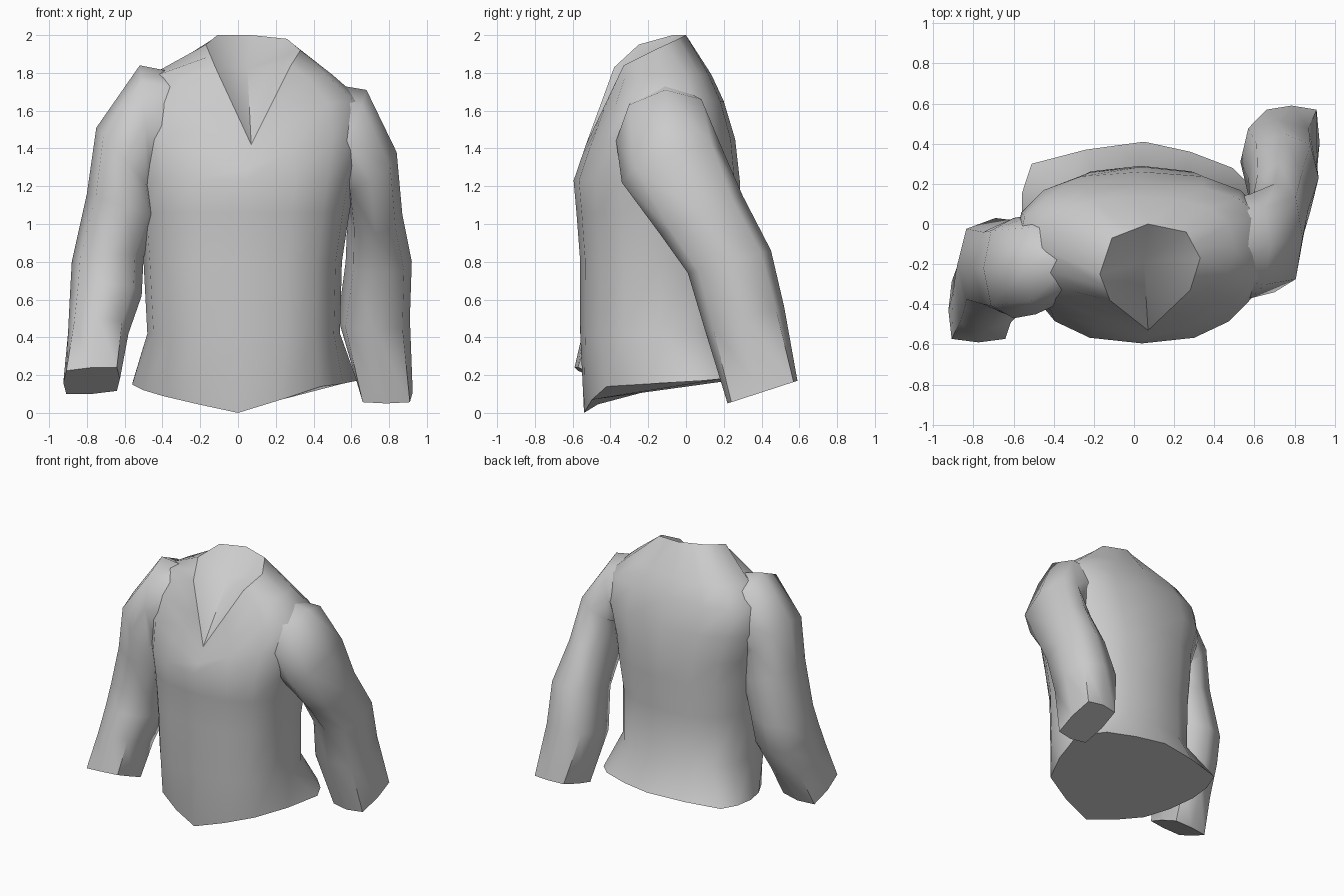
import bpy, bmesh, math
from mathutils import Vector

if "Cube" in bpy.data.objects:
    bpy.data.objects.remove(bpy.data.objects["Cube"])

cloth = bpy.data.materials.new("grey_cloth")
cloth.diffuse_color = (0.6, 0.6, 0.6, 1)
cloth.use_nodes = True
cloth.node_tree.nodes["Principled BSDF"].inputs["Base Color"].default_value = cloth.diffuse_color


def finish(bm, name, angle=62):
    mesh = bpy.data.meshes.new(name)
    bm.to_mesh(mesh)
    bm.free()
    ob = bpy.data.objects.new(name, mesh)
    bpy.context.collection.objects.link(ob)
    mesh.materials.append(cloth)
    bpy.ops.object.select_all(action='DESELECT')
    ob.select_set(True)
    bpy.context.view_layer.objects.active = ob
    bpy.ops.object.shade_smooth_by_angle(angle=math.radians(angle))
    return ob


def loft(rings, name, cap_end):
    """Skin a list of equal rings; cap the first and optionally the last."""
    bm = bmesh.new()
    vs = [[bm.verts.new(p) for p in r] for r in rings]
    n = len(vs[0])
    for a, b in zip(vs, vs[1:]):
        for i in range(n):
            j = (i + 1) % n
            bm.faces.new((a[i], a[j], b[j], b[i]))
    bm.faces.new(vs[0])
    if cap_end:
        bm.faces.new(vs[-1])
    bmesh.ops.recalc_face_normals(bm, faces=bm.faces)
    return finish(bm, name)


def power(v, p):
    return math.copysign(abs(v) ** (2 / p), v)


# ---- torso: rounded rings from hem to shoulders, ending in a V-shaped rim
N = 16


def oval(z, x0, x1, yf, yb, p=2.4):
    pts = []
    for i in range(N):
        t = 2 * math.pi * i / N
        pts.append(Vector(((x0 + x1) / 2 + (x1 - x0) / 2 * power(math.sin(t), p),
                           (yf + yb) / 2 - (yb - yf) / 2 * power(math.cos(t), p), z)))
    return pts


def with_midpoints(corners, swell):
    """Ring of 16 from 8 corners, midpoints pushed outward a little."""
    c0 = sum(corners, Vector()) / 8
    ring = []
    for i, c in enumerate(corners):
        m = (c + corners[(i + 1) % 8]) / 2
        d = (m - c0) * swell
        ring += [c, m + Vector((d.x, d.y, 0))]
    return ring


# both outlines run from the front tip round the right side, back and left side
neck = [Vector(c) for c in (
    (0.07, -0.53, 1.42), (0.28, -0.33, 1.84), (0.33, -0.17, 1.92), (0.26, -0.04, 1.98),
    (0.07, 0.0, 2.0), (-0.11, -0.07, 2.0), (-0.17, -0.25, 1.95), (-0.12, -0.38, 1.83))]
hem = [Vector(c) for c in (
    (0.0, -0.54, 0.0), (0.44, -0.42, 0.14), (0.63, 0.08, 0.17), (0.49, 0.28, 0.19),
    (0.05, 0.41, 0.2), (-0.51, 0.30, 0.18), (-0.56, 0.0, 0.15), (-0.40, -0.36, 0.09))]
rim = with_midpoints(neck, 0)

body = [with_midpoints(hem, 0.04),
        oval(0.42, -0.48, 0.54, -0.56, 0.285),
        oval(0.80, -0.50, 0.55, -0.56, 0.27),
        oval(1.06, -0.52, 0.59, -0.58, 0.29),
        oval(1.23, -0.54, 0.62, -0.595, 0.285)]
chest = body[-1]
# upper rings bend down at the front to follow the V
for t, ring in ((0.35, oval(1.45, -0.60, 0.68, -0.52, 0.26, 2.6)),
                (0.6, oval(1.65, -0.58, 0.66, -0.435, 0.20, 2.7)),
                (0.8, oval(1.79, -0.46, 0.50, -0.375, 0.135, 2.5))):
    out = []
    for i, p in enumerate(ring):
        w = max(0, math.cos(2 * math.pi * i / N)) ** 4
        out.append(p.lerp(chest[i].lerp(rim[i], t), w))
    body.append(out)
body.append(rim)
loft(body, "torso", False)

# ---- folded cloth filling the neck opening
bm = bmesh.new()
mid = bm.verts.new((0.05, -0.19, 1.82))
edge = [bm.verts.new(c) for c in neck]
for i in range(8):
    bm.faces.new((edge[i], edge[(i + 1) % 8], mid))
finish(bm, "neck_inset", 40)


# ---- sleeves: rings as centre, x/z half-axis, y/z half-axis, squareness
def sleeve(name, rows, n=8):
    rings = []
    for cx, cy, cz, dx, dzx, dy, dzy, p in rows:
        c, u, v = Vector((cx, cy, cz)), Vector((dx, 0, dzx)), Vector((0, dy, dzy))
        rings.append([c + u * power(math.cos(2 * math.pi * i / n), p)
                      + v * power(math.sin(2 * math.pi * i / n), p) for i in range(n)])
    loft(rings, name, True)


sleeve("left_sleeve", [
    (-0.27, -0.16, 1.50, 0.00, -0.29, 0.19, 0, 2.2),
    (-0.49, -0.20, 1.53, 0.03, -0.31, 0.25, 0, 2.2),
    (-0.60, -0.22, 1.34, 0.15, -0.17, 0.25, 0, 2.4),
    (-0.61, -0.22, 1.10, 0.19, -0.06, 0.24, 0, 2.4),
    (-0.69, -0.20, 0.81, 0.19, 0.01, 0.23, -0.03, 2.6),
    (-0.70, -0.25, 0.62, 0.19, 0, 0.23, -0.06, 2.7),
    (-0.74, -0.33, 0.42, 0.16, 0, 0.20, -0.08, 3),
    (-0.775, -0.43, 0.17, 0.15, 0.01, 0.16, -0.07, 6)])

sleeve("right_sleeve", [
    (0.32, -0.12, 1.48, 0.00, 0.29, 0.20, 0, 2.2),
    (0.58, -0.11, 1.46, 0.10, 0.25, 0.26, 0.02, 2.3),
    (0.70, -0.07, 1.30, 0.14, 0.08, 0.27, 0.08, 2.5),
    (0.725, 0.08, 1.05, 0.145, 0, 0.22, 0.10, 2.5),
    (0.745, 0.23, 0.80, 0.175, 0, 0.22, 0.06, 2.6),
    (0.72, 0.31, 0.50, 0.19, 0, 0.21, 0.06, 3),
    (0.785, 0.405, 0.11, 0.14, 0, 0.185, 0.06, 6)])
